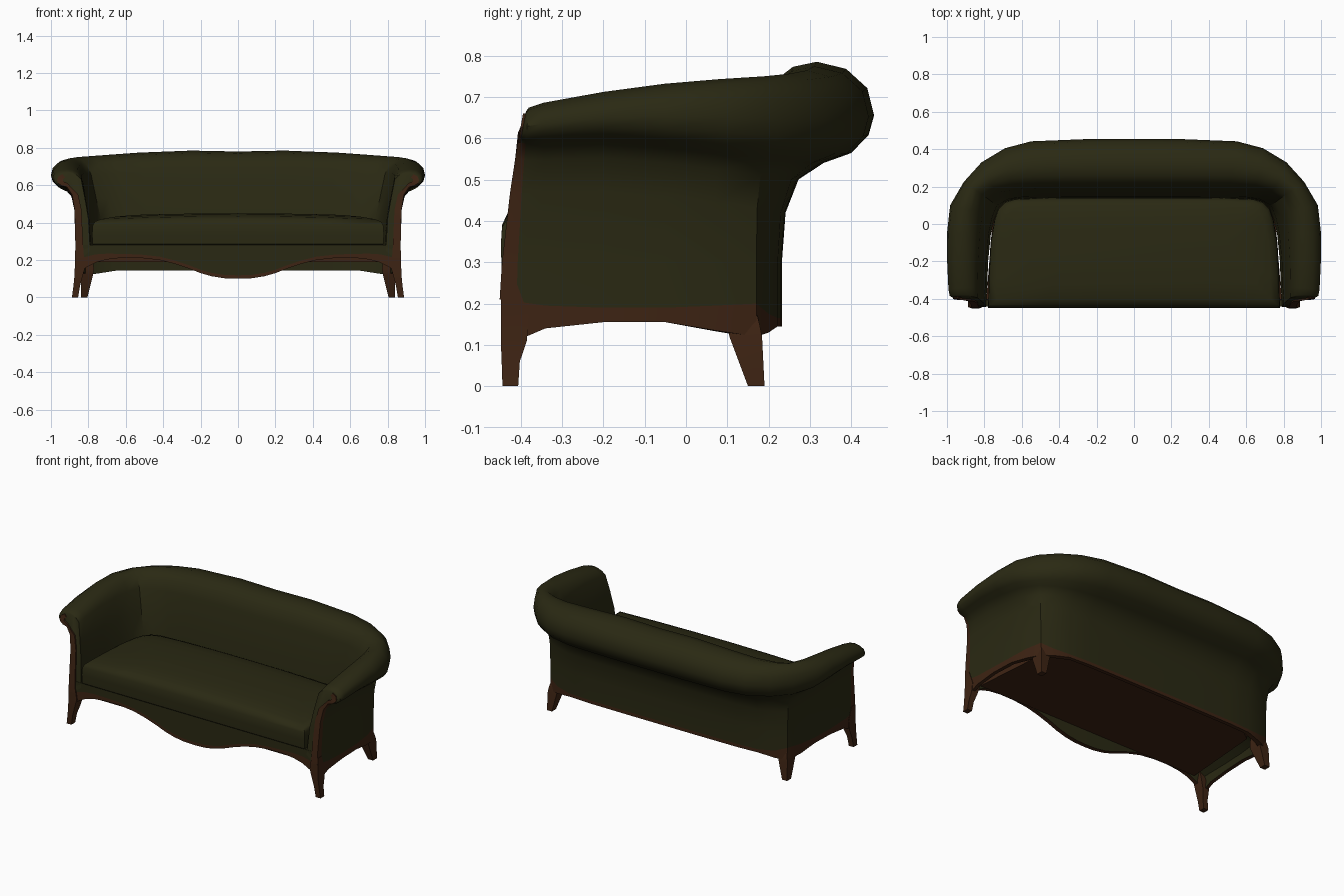
import bpy, bmesh, math
from mathutils import Vector

cube = bpy.data.objects.get("Cube")
if cube:
    bpy.data.objects.remove(cube, do_unlink=True)


def material(name, colour):
    m = bpy.data.materials.new(name)
    m.use_nodes = True
    m.diffuse_color = (*colour, 1)
    bsdf = m.node_tree.nodes["Principled BSDF"]
    bsdf.inputs["Base Color"].default_value = (*colour, 1)
    bsdf.inputs["Roughness"].default_value = 0.8
    return m


OLIVE = material("olive_fabric", (0.023, 0.022, 0.0065))
WOOD = material("brown_wood", (0.047, 0.017, 0.0065))


def loft(name, rings, mats, rule=None, angle=40):
    """Skin closed rings, cap both ends; rule(ring, point) gives a material slot."""
    bm = bmesh.new()
    rows = [[bm.verts.new(p) for p in ring] for ring in rings]
    n = len(rows[0])
    for r in range(len(rows) - 1):
        for k in range(n):
            j = (k + 1) % n
            f = bm.faces.new((rows[r][k], rows[r][j], rows[r + 1][j], rows[r + 1][k]))
            f.material_index = rule(r, k) if rule else 0
    bm.faces.new(rows[0])
    bm.faces.new(rows[-1])
    bmesh.ops.recalc_face_normals(bm, faces=bm.faces)
    me = bpy.data.meshes.new(name)
    bm.to_mesh(me)
    bm.free()
    for m in mats:
        me.materials.append(m)
    ob = bpy.data.objects.new(name, me)
    bpy.context.collection.objects.link(ob)
    bpy.ops.object.select_all(action='DESELECT')
    ob.select_set(True)
    bpy.context.view_layer.objects.active = ob
    bpy.ops.object.shade_smooth_by_angle(angle=math.radians(angle))
    return ob


def flip(p):
    return (-p[0], p[1], p[2])


# Shell stations, front of arm to middle of back:
# wall xy, roll xy, seat-side xy, roll top, roll bottom, wall bottom, wood top
S = [
    ((.87, -.445), (.968, -.445), (.79, -.445), .665, .59, .11, .21),
    ((.87, -.41), (.985, -.41), (.79, -.41), .674, .587, .11, .205),
    ((.87, -.34), (.992, -.35), (.785, -.34), .686, .587, .14, .195),
    ((.87, -.2), (.999, -.2), (.78, -.2), .712, .592, .155, .19),
    ((.865, -.05), (1.0, -.05), (.765, -.05), .732, .58, .155, .19),
    ((.855, .07), (.983, .1), (.745, .03), .743, .565, .135, .195),
    ((.83, .17), (.91, .225), (.72, .09), .75, .55, .12, .2),
    ((.76, .2), (.815, .33), (.66, .125), .756, .545, .13, .175),
    ((.66, .222), (.69, .405), (.58, .135), .764, .54, .145, .165),
    ((.52, .23), (.55, .442), (.48, .135), .774, .54, .145, .165),
    ((.25, .232), (.25, .454), (.25, .135), .785, .54, .145, .165),
    ((0, .232), (0, .455), (0, .135), .78, .54, .145, .165),
]
# Roll outline as outward share and height share
ROLL = [(.45, 0), (.75, .1), (.94, .28), (1, .48), (.93, .74),
        (.7, .93), (.38, 1), (.12, .95), (-.15, .82), (-.4, .55)]


def section(st, lean):
    W, O, I = (Vector(v) for v in st[:3])
    top, low, bottom, wood = st[3:]
    h = top - low
    pts = [(-.25, .2), (-.25, bottom), (0, bottom), (0, wood), (0, .3),
           (.04, low - .12), (.18, low - .04)]
    pts += [(a, low + t * h) for a, t in ROLL]
    pts += [(-.65, .53), (-.88, .42), (-1, .25)]
    out = []
    for a, z in pts:
        p = W + (O - W) * a if a > 0 else W + (I - W) * -a
        back = lean * .055 * (max(z - .2, 0) / .45) ** 1.5
        out.append((p.x, p.y + back, z))
    return out


half = [section(s, max(0, 1 - .5 * i)) for i, s in enumerate(S)]
full = half + [[flip(p) for p in ring] for ring in half[-2::-1]]
last = len(full) - 2


def shell_rule(r, k):
    front_edge = r in (0, last) and 2 <= k <= 6
    return 1 if k in (1, 2) or front_edge else 0


loft("arms_and_back", full, [OLIVE, WOOD], shell_rule)

# Curled wooden trim on the front of each arm
outer = [Vector(p) for p in half[0][3:13]]
centre = Vector((.915, -.4, .628))
trim = []
for i, p in enumerate(outer):
    if i < 4:
        q = p + Vector((-.045 + .004 * i, 0, 0))
    else:
        q = p.lerp(centre, .6)
    q.y = p.y
    f, b = Vector((0, -.006, 0)), Vector((0, .003, 0))
    trim.append([tuple(v) for v in (p + f, q + f, q + b, p + b)])
for side, rings in (("left", trim), ("right", [[flip(p) for p in r] for r in trim])):
    loft(side + "_arm_trim", rings, [WOOD])

# Serpentine apron with a wooden lower edge
CURVE = [(0, .1), (.07, .102), (.14, .113), (.2, .13), (.27, .157), (.34, .18),
         (.42, .2), (.52, .211), (.62, .212), (.7, .203), (.76, .187), (.83, .15)]
curve = [(-x, z) for x, z in CURVE[:0:-1]] + CURVE
rings = []
for x, z in curve:
    edge = z + .018 + .045 * max(0, (abs(x) - .55) / .28) ** 2
    rings.append([(x, -.441, .28), (x, -.441, edge), (x, -.441, z),
                  (x, -.415, z), (x, -.405, .28)])
loft("front_apron", rings, [OLIVE, WOOD], lambda r, k: 1 if k in (1, 2) else 0)


# Splayed legs: each ring is height, x range, y range
def leg(name, levels):
    rings = [[(a, c, z), (b, c, z), (b, d, z), (a, d, z)] for z, a, b, c, d in levels]
    loft("left_" + name, rings, [WOOD], angle=30)
    loft("right_" + name, [[flip(p) for p in r] for r in rings], [WOOD], angle=30)


leg("front_leg", [(0, .855, .888, -.444, -.406), (.06, .845, .88, -.446, -.402),
                  (.11, .832, .875, -.448, -.385), (.17, .815, .872, -.448, -.38),
                  (.25, .828, .872, -.448, -.41)])
leg("back_leg", [(0, .805, .84, .15, .19), (.12, .775, .838, .105, .184),
                 (.15, .77, .832, .1, .178), (.2, .775, .82, .1, .165)])

# Seat cushion: a rounded plan shrunk towards a crowned top
plan = [(.778, -.446), (.776, -.3), (.765, -.1), (.745, .02), (.725, .08),
        (.69, .115), (.64, .132), (.5, .138), (.25, .14)]
xs = [.5, .25, 0, -.25, -.5]
plan += [(0, .14)] + [(-x, y) for x, y in plan[::-1]] + [(-x, -.446) for x in xs]
rings = []
for z, inset, crown in [(.272, .012, 0), (.285, 0, 0), (.34, -.002, 0), (.39, .001, .3),
                        (.418, .014, .7), (.434, .045, 1), (.444, .12, 1), (.45, .22, 1)]:
    ring = []
    for x, y in plan:
        px = x * (1 - inset / .78)
        py = -.153 + (y + .153) * (1 - inset / .293)
        ring.append((px, py, z - .018 * crown * (px / .78) ** 2))
    rings.append(ring)
loft("seat_cushion", rings, [OLIVE])

# Underside panel
loft("base_panel", [[(x, y, z) for x, y in ((-.79, -.41), (.79, -.41), (.75, .1),
                     (.68, .15), (-.68, .15), (-.75, .1))] for z in (.19, .265)], [WOOD])
